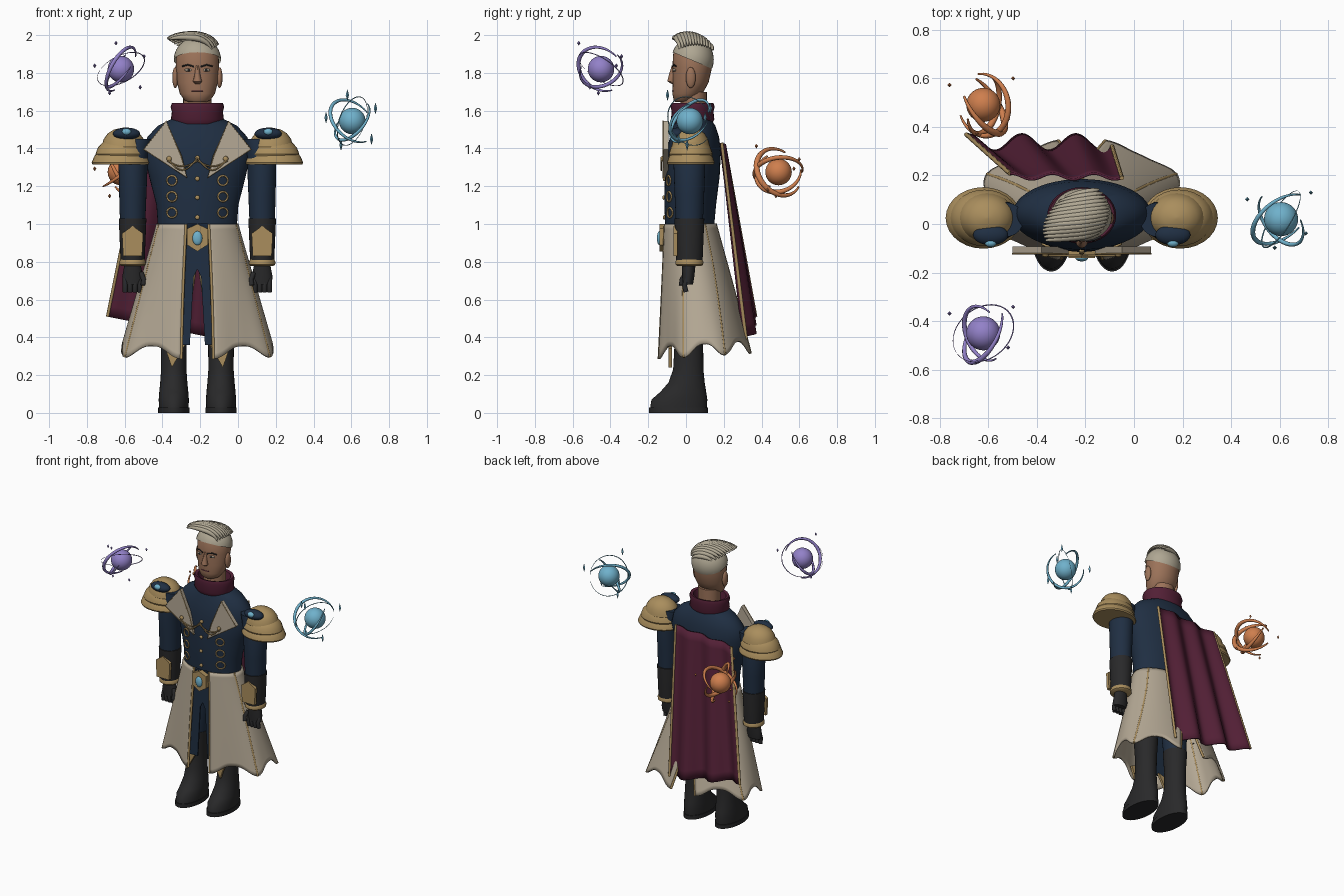
import bpy, bmesh, math
from mathutils import Vector
from math import sin, cos, pi, sqrt

if "Cube" in bpy.data.objects:
    bpy.data.objects.remove(bpy.data.objects["Cube"])
X0 = -0.215  # body centre line


def material(name, *rgb):
    m = bpy.data.materials.new(name)
    m.use_nodes = True
    m.diffuse_color = (*rgb, 1)
    m.node_tree.nodes["Principled BSDF"].inputs["Base Color"].default_value = (*rgb, 1)
    return m


cream = material("cream cloth", .46, .395, .30)
navy = material("navy cloth", .014, .028, .055)
maroon = material("maroon cloth", .085, .014, .036)
gold = material("gold trim", .40, .27, .11)
skin = material("skin", .33, .17, .10)
hair = material("pale hair", .43, .385, .29)
black = material("black leather", .022, .022, .023)
violet = material("violet", .29, .22, .58)
blue = material("sky blue", .16, .44, .60)
orange = material("orange", .62, .21, .075)


def finish(name, mesh, mat, angle=40):
    ob = bpy.data.objects.new(name, mesh)
    bpy.context.collection.objects.link(ob)
    mesh.materials.append(mat)
    mesh.shade_smooth()
    mesh.set_sharp_from_angle(angle=math.radians(angle))
    return ob


def loft(name, rings, mat, n=32, angle=40):
    """Skin stacked ellipses given as (x, y, z, rx, ry)."""
    bm = bmesh.new()
    rows = [[bm.verts.new((x + rx * cos(2 * pi * i / n), y + ry * sin(2 * pi * i / n), z))
             for i in range(n)] for x, y, z, rx, ry in rings]
    for a, b in zip(rows, rows[1:]):
        for i in range(n):
            bm.faces.new((a[i], a[(i + 1) % n], b[(i + 1) % n], b[i]))
    bm.faces.new(rows[0][::-1])
    bm.faces.new(rows[-1])
    bmesh.ops.recalc_face_normals(bm, faces=bm.faces)
    me = bpy.data.meshes.new(name)
    bm.to_mesh(me)
    return finish(name, me, mat, angle)


def ball(name, c, r, mat, cut=None):
    """Ellipsoid, optionally cut off below a plane (point, normal)."""
    bm = bmesh.new()
    bmesh.ops.create_uvsphere(bm, u_segments=32, v_segments=20, radius=1)
    for v in bm.verts:
        v.co = Vector(c) + Vector([a * b for a, b in zip(v.co, r)])
    if cut:
        bmesh.ops.bisect_plane(bm, geom=bm.verts[:] + bm.edges[:] + bm.faces[:],
                               plane_co=cut[0], plane_no=cut[1], clear_inner=True)
    me = bpy.data.meshes.new(name)
    bm.to_mesh(me)
    return finish(name, me, mat)


def tube(name, pts, r, mat, closed=False, taper=False):
    cu = bpy.data.curves.new(name, "CURVE")
    cu.dimensions = "3D"
    cu.bevel_depth, cu.bevel_resolution, cu.use_fill_caps = r, 2, True
    sp = cu.splines.new("POLY")
    sp.points.add(len(pts) - 1)
    sp.use_cyclic_u = closed
    for i, p in enumerate(pts):
        sp.points[i].co = (*p, 1)
        sp.points[i].radius = .3 + .7 * sin(pi * i / (len(pts) - 1)) if taper else 1
    tmp = bpy.data.objects.new(name, cu)
    bpy.context.collection.objects.link(tmp)
    me = bpy.data.meshes.new_from_object(tmp.evaluated_get(bpy.context.evaluated_depsgraph_get()))
    bpy.data.objects.remove(tmp)
    return finish(name, me, mat, 60)


def plate(name, outline, y0, y1, mat):
    """Extrude an (x, z) outline from y0 back to y1."""
    bm = bmesh.new()
    f = bm.faces.new([bm.verts.new((x, y0, z)) for x, z in outline])
    ex = bmesh.ops.extrude_face_region(bm, geom=[f])
    bmesh.ops.translate(bm, vec=(0, y1 - y0, 0),
                        verts=[v for v in ex["geom"] if isinstance(v, bmesh.types.BMVert)])
    bmesh.ops.recalc_face_normals(bm, faces=bm.faces)
    me = bpy.data.meshes.new(name)
    bm.to_mesh(me)
    return finish(name, me, mat, 20)


def sheet(name, fn, nu, nv, mat, thick):
    """Cloth surface from fn(u, v) with thickness."""
    verts = [fn(i / nu, j / nv) for j in range(nv + 1) for i in range(nu + 1)]
    w = nu + 1
    faces = [(j * w + i, j * w + i + 1, (j + 1) * w + i + 1, (j + 1) * w + i)
             for j in range(nv) for i in range(nu)]
    me = bpy.data.meshes.new(name)
    me.from_pydata(verts, [], faces)
    mod = finish(name, me, mat, 50).modifiers.new("thickness", "SOLIDIFY")
    mod.thickness, mod.offset = thick, 0


def lerp(a, b, t):
    return a + (b - a) * t


# Torso and collar
body = [(1.0, .02, .21, .13), (1.1, .022, .217, .137), (1.25, .033, .255, .145), (1.38, .04, .285, .145),
        (1.46, .045, .265, .13), (1.52, .045, .21, .11), (1.56, .04, .13, .09)]
loft("torso", [(X0, y, z, rx, ry) for z, y, rx, ry in body], navy, 48)


def chest_y(x, z):
    for a, b in zip(body, body[1:]):
        if a[0] <= z <= b[0]:
            y, rx, ry = [lerp(p, q, (z - a[0]) / (b[0] - a[0])) for p, q in zip(a[1:], b[1:])]
            return y - ry * sqrt(max(0, 1 - (x / rx) ** 2))


loft("collar", [(X0, .035, z, r, r * .82) for z, r in
                ((1.53, .125), (1.555, .14), (1.595, .135), (1.62, .142), (1.64, .135),
                 (1.635, .115), (1.57, .10))], maroon)

# Head and face
loft("neck", [(X0, .04, z, .075, .07) for z in (1.54, 1.70)], skin)
loft("head", [(X0, y, z, rx, ry) for z, y, rx, ry in
              ((1.645, -.02, .045, .035), (1.655, -.01, .068, .055), (1.69, .008, .093, .08),
               (1.75, .025, .108, .095), (1.83, .033, .115, .105), (1.90, .035, .112, .103),
               (1.95, .035, .085, .08), (1.975, .035, .03, .03))], skin)
loft("nose", [(X0, -.055, 1.84, .01, .02), (X0, -.07, 1.785, .016, .022),
              (X0, -.075, 1.755, .024, .024), (X0, -.062, 1.742, .014, .014)], skin, 12)
tube("mouth", [(X0 + x, -.071 + x * x * 4, 1.705) for x in (-.03, -.015, 0, .015, .03)], .003, maroon)
for s in (-1, 1):
    ball("ear", (X0 + s * .117, .025, 1.775), (.016, .026, .055), skin)
    ball("eye", (X0 + s * .046, -.060, 1.815), (.022, .010, .008), cream)
    ball("pupil", (X0 + s * .046, -.067, 1.815), (.008, .005, .007), black)
    tube("eyebrow", [(X0 + s * x, -.072 + x * x * 3, z) for x, z in
                     ((.018, 1.833), (.05, 1.843), (.08, 1.835))], .004, black)

# Hair cap with combed strands, swept up to one side at the front
ball("hair_cap", (X0, .035, 1.87), (.125, .112, .12), hair, ((X0, .035, 1.865), (0, .42, 1)))
for k in range(13):
    front = 1 - k / 12
    y = lerp(.09, -.085, front)
    lift = sqrt(1 - (y / .115) ** 2)
    strand = []
    for i in range(13):
        a = lerp(.5, 2.6, i / 12)
        c = cos(a)
        strand.append((X0 - c * (.13 * lift + (.08 * front if c > 0 else 0)), .035 + y - .02 * c,
                       1.875 + .11 * lift * sin(a) ** .6 + .055 * front * (1 - i / 12) ** .7))
    tube("hair_strand", strand, .016, hair, taper=True)

# Lapels with trim, chains and buttons
for s in (-1, 1):
    pts = [(X0 + s * x, z) for x, z in ((.165, 1.545), (.285, 1.395), (.055, 1.245), (.085, 1.36))]
    plate("lapel", pts, -.122, -.092, cream)
    tube("lapel_trim", [(x, -.122, z) for x, z in pts], .003, gold, True)
    for sag, z in ((.03, 1.335), (.065, 1.35)):
        tube("chain", [(X0 + s * .16 * t, -.130, z - sag * sin(pi * t)) for t in
                       [i / 10 for i in range(11)]], .004, gold)
    ball("chain_pin", (X0 + s * .15, -.126, 1.345), (.014, .01, .014), gold)
    for z in (1.23, 1.145, 1.06):
        tube("button_ring", [(X0 + s * .135 + .026 * cos(a), chest_y(.135 + s * .026 * cos(a), z) - .004,
                              z + .026 * sin(a)) for a in [i * pi / 8 for i in range(16)]], .005, gold, True)
for z in (1.35, 1.24, 1.14, 1.035):
    ball("button", (X0, chest_y(0, z) - .003, z), (.012, .008, .012), gold)

# Belt buckle
plate("buckle", [(X0 + x, z) for x, z in ((-.055, .975), (0, 1.0), (.055, .975), (.055, .89),
                                         (0, .855), (-.055, .89))], -.14, -.105, gold)
ball("buckle_gem", (X0, -.14, .925), (.026, .014, .037), blue)

# Arms, shoulder guards and gloves
for s in (-1, 1):
    ax = X0 + s * .343
    loft("sleeve", [(X0 + s * x, .018, z, rx, ry) for x, z, rx, ry in
                    ((.343, .98, .066, .07), (.342, 1.15, .072, .078), (.34, 1.35, .078, .085),
                     (.31, 1.45, .07, .07))], navy)
    loft("bracer", [(ax, .018, z, rx, rx + .006) for z, rx in
                    ((.79, .062), (.81, .064), (1.0, .072), (1.03, .073))], black)
    loft("cuff", [(ax, .018, z, r, r + .004) for z, r in
                  ((.778, .06), (.785, .069), (.80, .07), (.812, .064))], gold)
    plate("bracer_plate", [(ax + x, z) for x, z in ((-.05, .83), (.05, .83), (.056, .95),
                                                   (0, .99), (-.056, .95))], -.066, -.045, gold)
    loft("palm", [(ax, .01, .68, .05, .027), (ax, .012, .72, .055, .032), (ax, .015, .79, .042, .036)], black)
    for k in range(4):
        fx = ax + (k - 1.5) * .026
        tube("finger", [(fx, .005, .71), (fx, -.008, .675), (fx, .0, .64)], .0135, black)
    tube("thumb", [(ax - s * .045, 0, .74), (ax - s * .06, -.02, .705), (ax - s * .055, -.025, .675)], .014, black)
    for off, z, rx, ry, h in ((.405, 1.325, .152, .124, .09), (.40, 1.37, .137, .114, .09),
                              (.39, 1.41, .115, .10, .10)):
        loft("shoulder_guard", [(X0 + s * off, .025, z + h * dz, rx * k, ry * k) for dz, k in
                                ((-.1, .92), (-.1, .99), (0, 1.02), (.12, .99), (.4, .92), (.7, .73),
                                 (.9, .45), (1, .05))], gold, 28, 30)
    ball("guard_inset", (X0 + s * .375, -.045, 1.478), (.072, .042, .032), navy)
    ball("guard_gem", (X0 + s * .375, -.078, 1.488), (.024, .017, .018), blue)

# Legs and boots
for s in (-1, 1):
    lx = X0 + s * .125
    loft("trouser_leg", [(X0 + s * .105, .02, 1.0, .10, .10), (X0 + s * .11, .02, .75, .09, .095),
                         (lx, .015, .45, .07, .075)], navy)
    loft("boot", [(lx, y, z, rx, ry) for z, y, rx, ry in
                  ((.025, -.04, .078, .15), (.07, -.035, .08, .148), (.11, -.015, .077, .122),
                   (.16, .003, .072, .096), (.23, .012, .067, .08), (.36, .015, .068, .076),
                   (.50, .015, .078, .083))], black)
    loft("sole", [(lx, -.04, z, .083, .156) for z in (0, .028)], black)

# Flared coat skirt: two scalloped halves, open at the front and slit at the back
PANELS = 3


def skirt_half(side):
    def point(u, t):
        a = lerp(.29 - .09 * t, pi - .02 - .28 * max(0, t - .25), u)
        seam = abs(cos(pi * u * PANELS)) ** 3
        k = 1 + (.08 * seam - .05) * t
        hem = .35 + .03 * (1 - cos(a)) / 2 - .065 * seam
        return (X0 + side * lerp(.212, .415, t ** 1.05) * sin(a) * k,
                lerp(.02, .10, t) - lerp(.135, .24, t) * cos(a) * k, lerp(1.0, hem, t))
    return point


for s in (-1, 1):
    skirt = skirt_half(s)
    sheet("coat_skirt", skirt, 48, 24, cream, .012)
    for k in range(PANELS + 1):
        tube("skirt_seam", [skirt(k / PANELS, j / 20) for j in range(21)], .008, gold)
    # Navy coat front with a pointed gold tip
    plate("coat_front", [(X0 + s * x, z) for x, z in
                         ((0, .98), (.10, .98), (.12, .36), (.04, .36), (.02, .72), (0, .76))],
          -.10, -.09, navy)
    plate("coat_tip", [(X0 + s * x, z) for x, z in ((.06, .37), (.17, .34), (.135, .24))],
          -.092, -.075, gold)


# Cape hanging from one shoulder
def cape(u, t):
    wave = sin(u * 5.4 * pi + 1.4)
    return (lerp(lerp(-.51, -.69, t), lerp(-.05, -.09, t), u),
            lerp(.195, .335, t) + (.012 + .022 * t) * wave,
            lerp(lerp(1.40, .51, t), lerp(1.43, .39, t), u))


sheet("cape", cape, 60, 16, maroon, .01)
for u in (0, 1):
    tube("cape_trim", [cape(u, j / 16) for j in range(17)], .009, gold)


# Floating orbs with open rings and shards
def orb(name, centre, mat, radius, thick, rings, shard):
    """Each ring is (normal, start angle, sweep, size, thickness)."""
    c = Vector(centre)
    ball(name + "_orb", c, (.07, .07, .07), mat)
    for normal, start, sweep, size, r in rings:
        turn = Vector(normal).to_track_quat("Z", "Y")
        arc = [start + sweep * i / 40 for i in range(41)]
        tube(name + "_ring", [c + turn @ Vector((cos(a), sin(a), 0)) * radius * size for a in arc],
             thick * r, mat, taper=True)
    for k in range(5):
        a = k * 1.257 + .5
        p = c + Vector((cos(a) * .14, .12 * sin(2 * a + 1), sin(a) * .14))
        loft(name + "_shard", [(p.x, p.y, p.z + d * shard, w, w) for d, w in
                               ((-1, .0005), (0, .009), (1, .0005))], mat, 4, 10)


orb("violet", (-.62, -.45, 1.82), violet, .13, .011,
    (((.8, -.4, -.45), .6, 4.4, 1, 1), ((.75, .3, -.6), 3, 4.2, .9, .9),
     ((-.4, .5, .75), 0, 6.2, 1.05, .25)), .012)
orb("blue", (.605, .02, 1.545), blue, .135, .010,
    (((.5, -.65, .55), .4, 4.6, 1, 1), ((.65, .5, -.55), 2, 4.2, .9, .9),
     ((.8, -.5, -.3), 0, 6.2, 1, .3)), .03)
orb("orange", (-.62, .49, 1.275), orange, .135, .016,
    (((.75, .5, .4), 1, 4.6, 1, 1), ((.85, -.2, .5), 2.2, 4.2, .9, .9),
     ((.6, .1, -.8), 0, 4.5, .95, .8)), .012)
